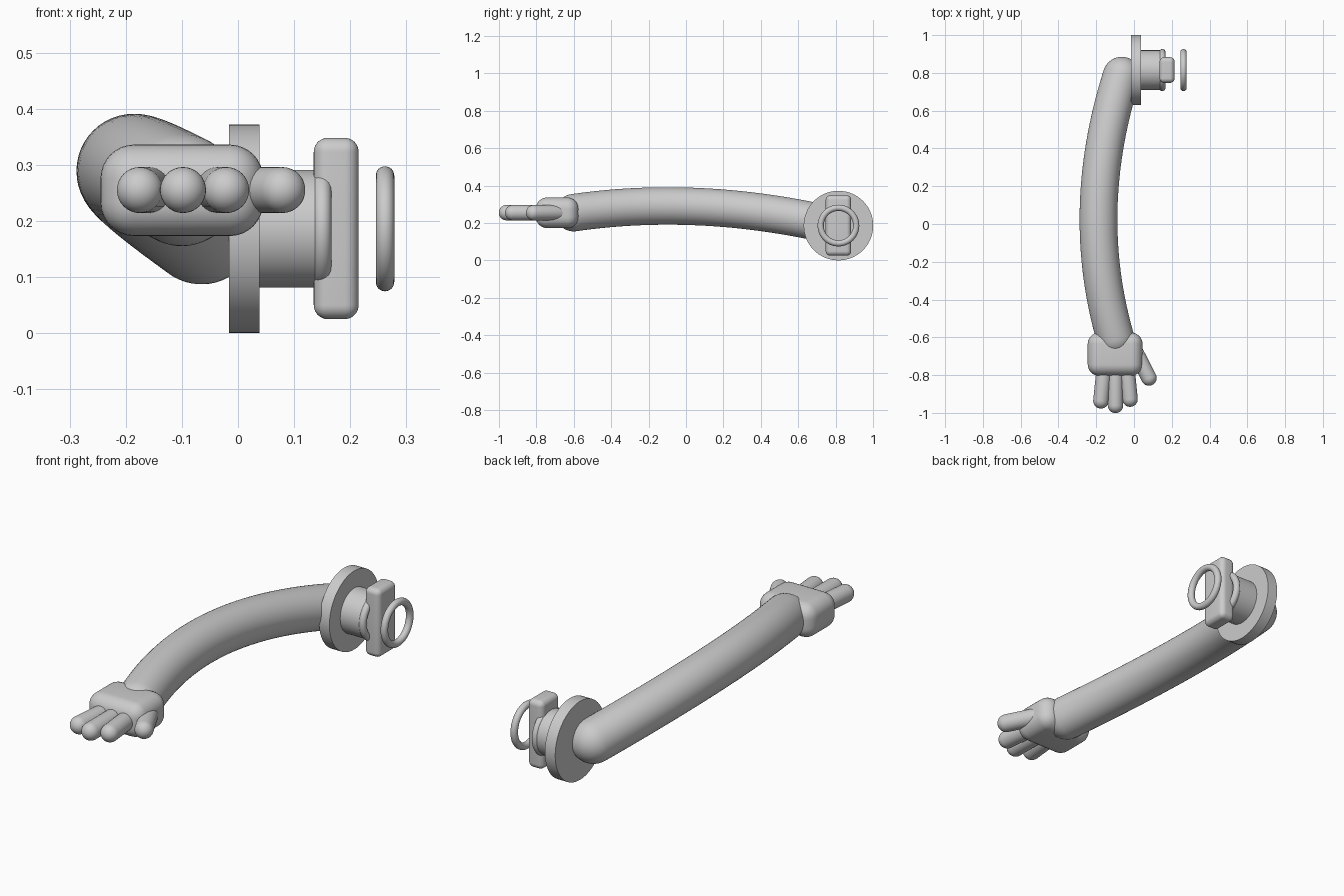
import bpy, bmesh, math
from mathutils import Vector

if "Cube" in bpy.data.objects:
    bpy.data.objects.remove(bpy.data.objects["Cube"])

HUB_Y, HUB_Z = 0.815, 0.186   # axis of the shoulder mount, along x


def finish(ob, name):
    ob.name = name
    bpy.ops.object.select_all(action='DESELECT')
    bpy.context.view_layer.objects.active = ob
    ob.select_set(True)
    bpy.ops.object.shade_smooth_by_angle(angle=math.radians(35))


def capsule(name, pts, r, sides=32, cap=8):
    """Round tube swept along pts, closed with hemispherical ends."""
    pts = [Vector(p) for p in pts]
    d0 = (pts[0] - pts[1]).normalized()
    d1 = (pts[-1] - pts[-2]).normalized()
    arc = [math.pi / 2 * i / cap for i in range(1, cap)]
    rings = [(pts[0] + d0 * r * math.sin(a), -d0, r * math.cos(a)) for a in reversed(arc)]
    for i, p in enumerate(pts):
        t = pts[min(i + 1, len(pts) - 1)] - pts[max(i - 1, 0)]
        rings.append((p, t.normalized(), r))
    rings += [(pts[-1] + d1 * r * math.sin(a), d1, r * math.cos(a)) for a in arc]
    bm = bmesh.new()
    loops = []
    for c, t, rad in rings:
        u = t.cross(Vector((0, 0, 1))).normalized()
        v = u.cross(t)
        loops.append([bm.verts.new(c + rad * (u * math.cos(k * math.tau / sides) + v * math.sin(k * math.tau / sides)))
                      for k in range(sides)])
    for a, b in zip(loops, loops[1:]):
        for k in range(sides):
            n = (k + 1) % sides
            bm.faces.new((a[k], a[n], b[n], b[k]))
    for loop, tip in ((loops[0], pts[0] + d0 * r), (loops[-1], pts[-1] + d1 * r)):
        pole = bm.verts.new(tip)
        for k in range(sides):
            bm.faces.new((loop[k], loop[(k + 1) % sides], pole))
    bmesh.ops.recalc_face_normals(bm, faces=bm.faces)
    me = bpy.data.meshes.new(name)
    bm.to_mesh(me)
    bm.free()
    ob = bpy.data.objects.new(name, me)
    bpy.context.collection.objects.link(ob)
    finish(ob, name)


def cylinder_x(name, x0, x1, r):
    bpy.ops.mesh.primitive_cylinder_add(vertices=64, radius=r, depth=x1 - x0,
                                        location=((x0 + x1) / 2, HUB_Y, HUB_Z),
                                        rotation=(0, math.pi / 2, 0))
    finish(bpy.context.object, name)


def ring_x(name, x):
    bpy.ops.mesh.primitive_torus_add(major_segments=64, minor_segments=16,
                                     major_radius=0.095, minor_radius=0.0165,
                                     location=(x, HUB_Y, HUB_Z), rotation=(0, math.pi / 2, 0))
    finish(bpy.context.object, name)


def rounded_box(name, lo, hi, bevel):
    lo, hi = Vector(lo), Vector(hi)
    bpy.ops.mesh.primitive_cube_add(size=1, location=(lo + hi) / 2)
    ob = bpy.context.object
    ob.scale = hi - lo
    bpy.ops.object.transform_apply(location=False, rotation=False, scale=True)
    m = ob.modifiers.new("bevel", 'BEVEL')
    m.width, m.segments = bevel, 8
    bpy.ops.object.modifier_apply(modifier=m.name)
    finish(ob, name)


# Arm: quadratic arc from shoulder to wrist
A, C, B = Vector((-0.065, 0.785, 0.187)), Vector((-0.292, 0.07, 0.352)), Vector((-0.1, -0.6, 0.255))
arc = [A * (1 - t) ** 2 + C * 2 * t * (1 - t) + B * t * t for t in (i / 40 for i in range(41))]
capsule("arm", arc, 0.1, sides=48, cap=12)

# Hand: palm, three fingers and a thumb
rounded_box("palm", (-0.245, -0.803, 0.173), (0.045, -0.575, 0.336), 0.06)
for name, base, tip in (("finger_outer", (-0.155, -0.74), (-0.175, -0.936)),
                        ("finger_middle", (-0.098, -0.74), (-0.098, -0.96)),
                        ("finger_inner", (-0.04, -0.74), (-0.021, -0.927)),
                        ("thumb", (0.01, -0.68), (0.079, -0.815))):
    capsule(name, [(*base, 0.255), (*tip, 0.255)], 0.041)

# Shoulder mount: disc, hub, collar, cross bar and free outer ring
cylinder_x("shoulder_disc", -0.016, 0.038, 0.186)
cylinder_x("hub", 0.03, 0.14, 0.105)
ring_x("collar_ring", 0.15)
rounded_box("cross_bar", (0.135, 0.747, 0.025), (0.215, 0.883, 0.348), 0.025)
ring_x("outer_ring", 0.262)
